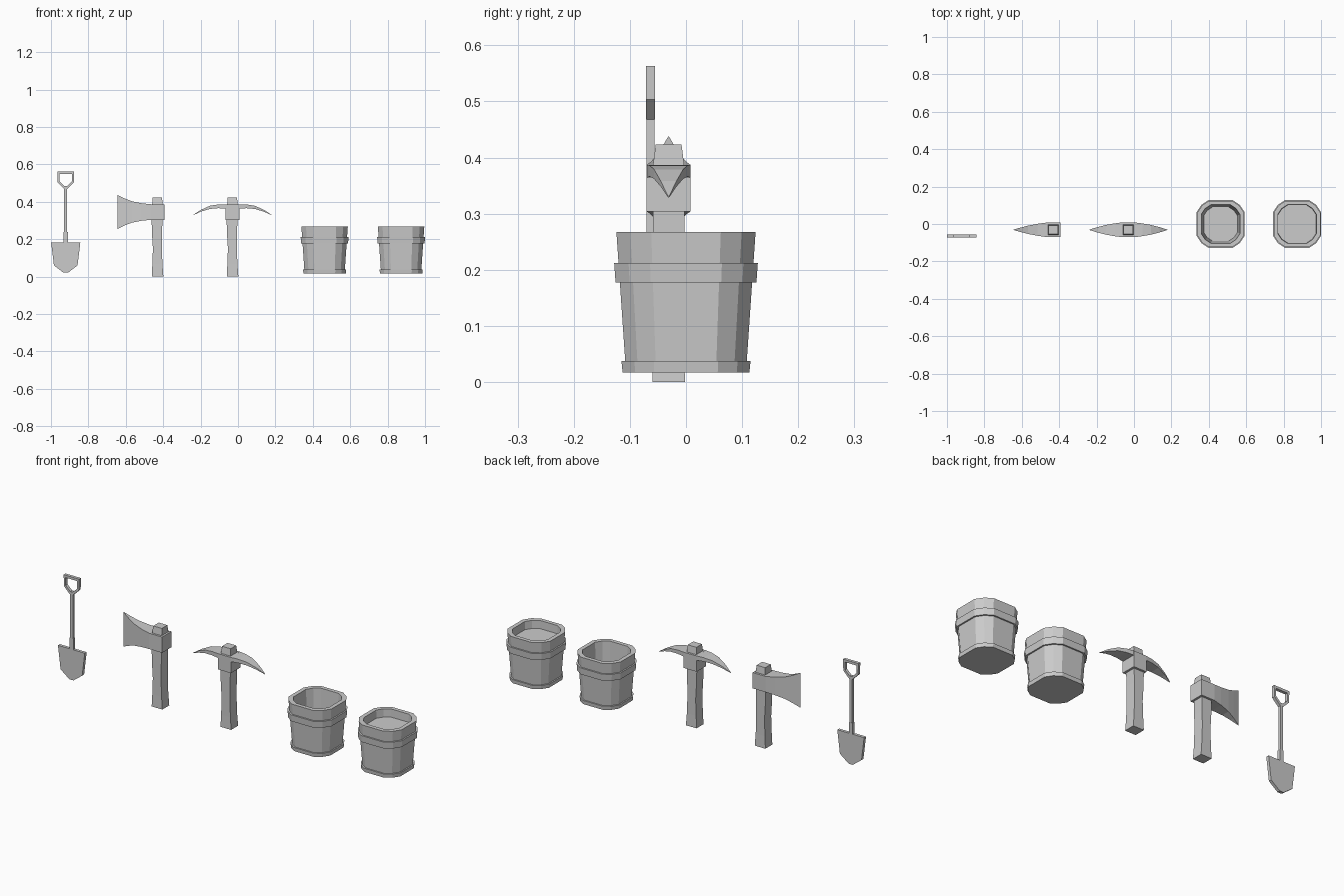
import bpy, bmesh

if "Cube" in bpy.data.objects:
    bpy.data.objects.remove(bpy.data.objects["Cube"])


def finish(name, bm):
    bmesh.ops.recalc_face_normals(bm, faces=bm.faces)
    mesh = bpy.data.meshes.new(name)
    bm.to_mesh(mesh)
    bm.free()
    obj = bpy.data.objects.new(name, mesh)
    bpy.context.collection.objects.link(obj)
    return obj


def loft(name, rings):
    """Skin a stack of matching rings and cap both ends."""
    bm = bmesh.new()
    loops = [[bm.verts.new(p) for p in ring] for ring in rings]
    for a, b in zip(loops, loops[1:]):
        n = len(a)
        for i in range(n):
            bm.faces.new((a[i], a[(i + 1) % n], b[(i + 1) % n], b[i]))
    bm.faces.new(loops[0][::-1])
    bm.faces.new(loops[-1])
    return finish(name, bm)


def plate(name, outer, y0, y1, cx, inner=None):
    """Front outline with thickness along y, optionally with a hole."""
    bm = bmesh.new()
    out = [bm.verts.new((cx + x, y0, z)) for x, z in outer]
    if inner:
        hole = [bm.verts.new((cx + x, y0, z)) for x, z in inner]
        n = len(out)
        for i in range(n):
            j = (i + 1) % n
            bm.faces.new((out[i], out[j], hole[j], hole[i]))
    else:
        bm.faces.new(out)
    ext = bmesh.ops.extrude_face_region(bm, geom=bm.faces[:], use_keep_orig=True)
    moved = [v for v in ext["geom"] if isinstance(v, bmesh.types.BMVert)]
    bmesh.ops.translate(bm, verts=moved, vec=(0, y1 - y0, 0))
    return finish(name, bm)


def mirrored(half):
    """Complete a right-hand outline with its mirror image."""
    return half + [(-x, z) for x, z in reversed(half)]


def rect_z(cx, cy, z, hx, hy):
    return [(cx + sx * hx, cy + sy * hy, z)
            for sx, sy in ((-1, -1), (1, -1), (1, 1), (-1, 1))]


def rect_x(x, cy, top, bottom, hy):
    return [(x, cy - hy, bottom), (x, cy + hy, bottom),
            (x, cy + hy, top), (x, cy - hy, top)]


# Shovel
SX, Y0, Y1 = -0.921, -0.071, -0.055
plate("shovel_blade", mirrored([(0.012, 0.021), (0.063, 0.06), (0.078, 0.182)]), Y0, Y1, SX)
loft("shovel_socket", [rect_z(SX, -0.063, z, 0.011, 0.008) for z in (0.175, 0.24)])
loft("shovel_shaft", [rect_z(SX, -0.063, z, 0.008, 0.007) for z in (0.235, 0.48)])
plate("shovel_grip", mirrored([(0.008, 0.468), (0.043, 0.503), (0.045, 0.563)]), Y0, Y1, SX,
      mirrored([(0.006, 0.484), (0.033, 0.509), (0.034, 0.550)]))

# Axe and pickaxe handles with square collars
TY = -0.031
for tool, cx in (("axe", -0.431), ("pickaxe", -0.030)):
    loft(tool + "_handle", [
        rect_z(cx + dx, TY, z, hx, hy) for z, dx, hx, hy in (
            (0, 0.001, 0.031, 0.029), (0.065, 0, 0.027, 0.028),
            (0.15, 0, 0.024, 0.028), (0.23, -0.002, 0.027, 0.028),
            (0.31, -0.002, 0.029, 0.028), (0.385, 0, 0.028, 0.028),
            (0.423, 0, 0.025, 0.023))])
    loft(tool + "_collar", [rect_z(cx, TY, z, 0.038, 0.039) for z in (0.304, 0.387)])

# Axe blade flaring to a thin edge
loft("axe_blade", [rect_x(x, TY, t, b, h) for x, t, b, h in (
    (-0.465, 0.387, 0.304, 0.039), (-0.515, 0.392, 0.299, 0.032),
    (-0.567, 0.403, 0.289, 0.022), (-0.606, 0.418, 0.274, 0.012),
    (-0.645, 0.437, 0.255, 0.001))])

# Pickaxe arms
for side, s in (("left", -1), ("right", 1)):
    loft("pickaxe_arm_" + side, [rect_x(-0.030 + s * d, TY, t, b, h) for d, t, b, h in (
        (0.036, 0.387, 0.364, 0.039), (0.075, 0.386, 0.366, 0.034),
        (0.12, 0.379, 0.362, 0.026), (0.167, 0.358, 0.348, 0.014),
        (0.209, 0.331, 0.329, 0.001))])


# Buckets: softened square plan
def plan(cx, r, z):
    quarter = [(1, 0.5), (0.8, 0.8), (0.5, 1)]
    pts = []
    for _ in range(4):
        pts += quarter
        quarter = [(-y, x) for x, y in quarter]
    return [(cx + r * x, r * y, z) for x, y in pts]


def hoop(name, cx, z0, r0, z1, r1):
    loft(name, [plan(cx, 0.10, z0), plan(cx, r0, z0), plan(cx, r1, z1), plan(cx, 0.10, z1)])


for label, cx, floor, rf in (("empty", 0.463, 0.045, 0.09), ("full", 0.872, 0.225, 0.101)):
    loft(label + "_bucket_body", [
        plan(cx, r, z) for r, z in ((0.107, 0.018), (0.124, 0.267), (0.103, 0.267), (rf, floor))])
    for part, z0, r0, z1, r1 in (("bottom", 0.017, 0.113, 0.037, 0.115),
                                 ("upper", 0.177, 0.1255, 0.212, 0.128)):
        # Open-centred metal band wrapped on the staves
        bm = bmesh.new()
        rings = [[bm.verts.new(p) for p in plan(cx, r, z)] for r, z in
                 ((r0 - 0.012, z0), (r0, z0), (r1, z1), (r1 - 0.012, z1))]
        for a, b in zip(rings, rings[1:]):
            for i in range(12):
                j = (i + 1) % 12
                bm.faces.new((a[i], a[j], b[j], b[i]))
        finish(f"{label}_bucket_{part}_band", bm)
